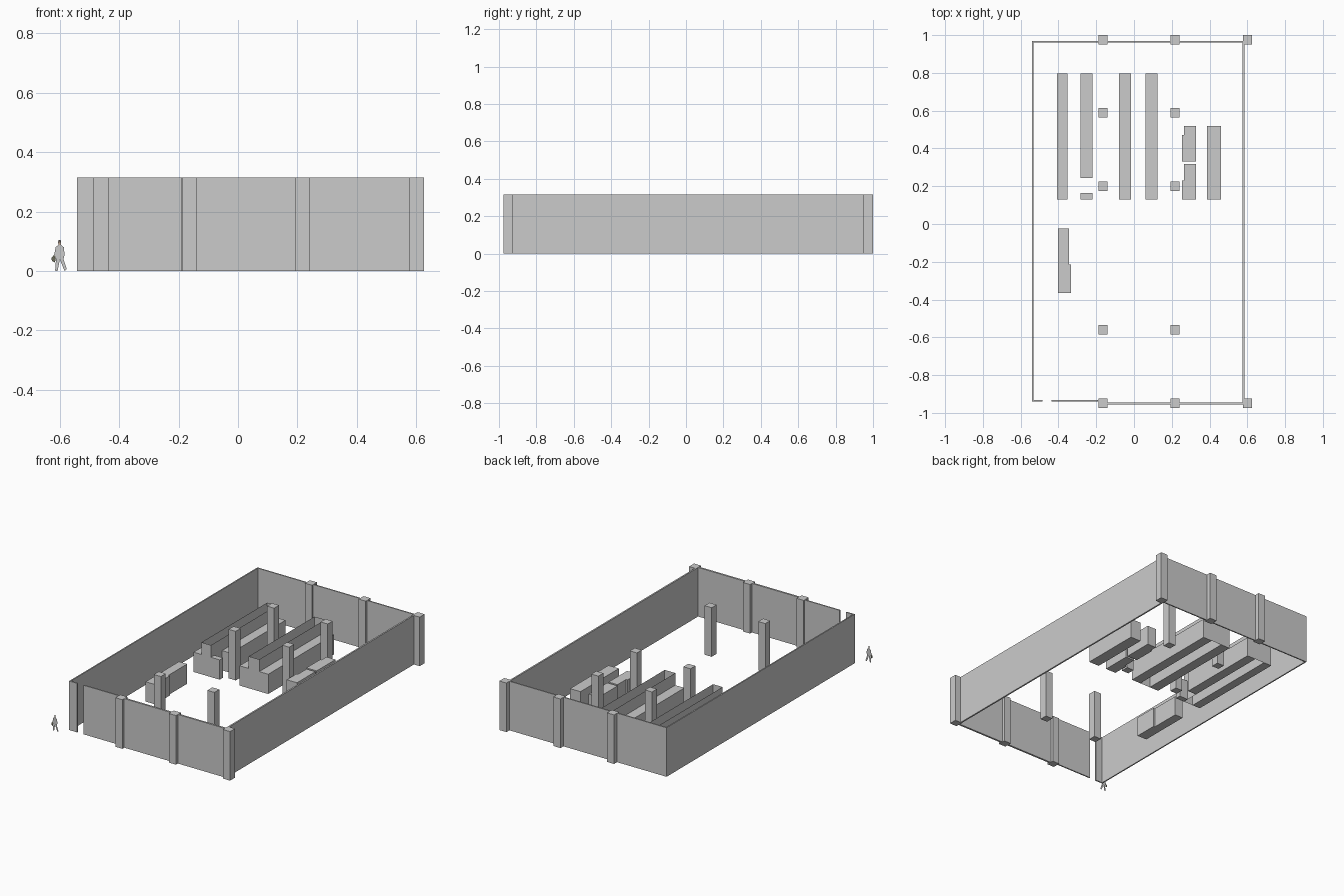
import bpy, bmesh

if "Cube" in bpy.data.objects:
    bpy.data.objects.remove(bpy.data.objects["Cube"])

WALL_H, SHELF_H, CORE_H = 0.315, 0.127, 0.205


def add_mesh(name, verts, faces, colour=None):
    mesh = bpy.data.meshes.new(name)
    mesh.from_pydata(verts, [], faces)
    obj = bpy.data.objects.new(name, mesh)
    bpy.context.collection.objects.link(obj)
    if colour:
        mat = bpy.data.materials.new(name + "_colour")
        mat.diffuse_color = (*colour, 1)
        mat.use_nodes = True
        mat.node_tree.nodes["Principled BSDF"].inputs["Base Color"].default_value = mat.diffuse_color
        mesh.materials.append(mat)
    return obj


def prism(name, outline, height):
    """Closed upright solid from a counter-clockwise plan outline."""
    n = len(outline)
    verts = [(x, y, z) for z in (0, height) for x, y in outline]
    faces = [(i, (i + 1) % n, n + (i + 1) % n, n + i) for i in range(n)]
    faces += [tuple(range(n))[::-1], tuple(range(n, 2 * n))]
    return add_mesh(name, verts, faces)


def box(name, x0, x1, y0, y1, height):
    return prism(name, [(x0, y0), (x1, y0), (x1, y1), (x0, y1)], height)


def open_core(name, x0, x1, y0, y1, height):
    """Four upright sheets, open at top and bottom."""
    plan = [(x0, y0), (x1, y0), (x1, y1), (x0, y1)]
    verts = [(x, y, z) for z in (0, height) for x, y in plan]
    return add_mesh(name, verts, [(i, (i + 1) % 4, 4 + (i + 1) % 4, 4 + i) for i in range(4)])


# outer walls, with the doorway gap at the front left
box("left_wall", -0.541, -0.533, -0.941, 0.97, WALL_H)
box("back_wall", -0.533, 0.577, 0.962, 0.97, WALL_H)
box("right_wall", 0.575, 0.585, -0.955, 0.97, WALL_H)
box("front_wall_door_side", -0.533, -0.484, -0.941, -0.933, WALL_H)
box("front_wall_left", -0.438, -0.19, -0.941, -0.933, WALL_H)
box("front_wall_right", -0.14, 0.575, -0.956, -0.944, WALL_H)

# square columns on a grid
spots = [(x, y) for x in (-0.164, 0.217) for y in (0.975, 0.59, 0.2, -0.56, -0.95)]
spots += [(0.601, 0.975), (0.601, -0.95)]
for x, y in spots:
    box("column", x - 0.025, x + 0.025, y - 0.025, y + 0.025, WALL_H)

# left aisle unit: tall open core with low shelves either side
open_core("left_shelf_core", -0.351, -0.283, 0.13, 0.798, CORE_H)
box("left_shelf_outer", -0.407, -0.351, 0.13, 0.798, SHELF_H)
box("left_shelf_inner_long", -0.283, -0.221, 0.243, 0.798, SHELF_H)
box("left_shelf_inner_short", -0.283, -0.221, 0.13, 0.165, SHELF_H)

# middle aisle unit
open_core("middle_shelf_core", -0.015, 0.06, 0.13, 0.798, CORE_H)
box("middle_shelf_left", -0.08, -0.015, 0.13, 0.798, SHELF_H)
box("middle_shelf_right", 0.06, 0.124, 0.13, 0.798, SHELF_H)

# right side counters
prism("counter_back", [(0.255, 0.33), (0.328, 0.33), (0.328, 0.52),
                       (0.265, 0.52), (0.265, 0.472), (0.255, 0.472)], SHELF_H)
prism("counter_front", [(0.255, 0.13), (0.328, 0.13), (0.328, 0.317),
                        (0.265, 0.317), (0.265, 0.23), (0.255, 0.23)], SHELF_H)
box("counter_long", 0.386, 0.46, 0.13, 0.52, SHELF_H)

# stepped counter near the left wall
prism("checkout_counter", [(-0.402, -0.364), (-0.334, -0.364), (-0.334, -0.215),
                           (-0.344, -0.215), (-0.344, -0.025), (-0.402, -0.025)], SHELF_H)


# flat scale figure walking beside the building
def cutout(name, points, colour=None):
    add_mesh(name, [(-0.6 + x, -1.0, z) for x, z in points], [tuple(range(len(points)))], colour)


cutout("figure_head", [(-0.004, 0.088), (0.004, 0.088), (0.005, 0.096), (-0.005, 0.096)], (0.55, 0.4, 0.3))
cutout("figure_hair", [(-0.005, 0.096), (0.005, 0.096), (0.004, 0.103), (0, 0.105), (-0.004, 0.103)],
       (0.15, 0.12, 0.1))
cutout("figure_jacket", [(-0.012, 0.04), (0.013, 0.04), (0.017, 0.055), (0.014, 0.08),
                         (0.004, 0.088), (-0.004, 0.088), (-0.013, 0.08), (-0.018, 0.055)])
cutout("figure_leg_left", [(-0.012, 0.04), (-0.015, 0.001), (-0.007, 0), (0.001, 0.04)])
cutout("figure_leg_right", [(0.001, 0.04), (0.009, 0.018), (0.017, 0), (0.024, 0.006), (0.013, 0.04)])
cutout("figure_bag", [(-0.026, 0.034), (-0.016, 0.029), (-0.013, 0.04), (-0.018, 0.055), (-0.027, 0.044)],
       (0.15, 0.15, 0.1))
